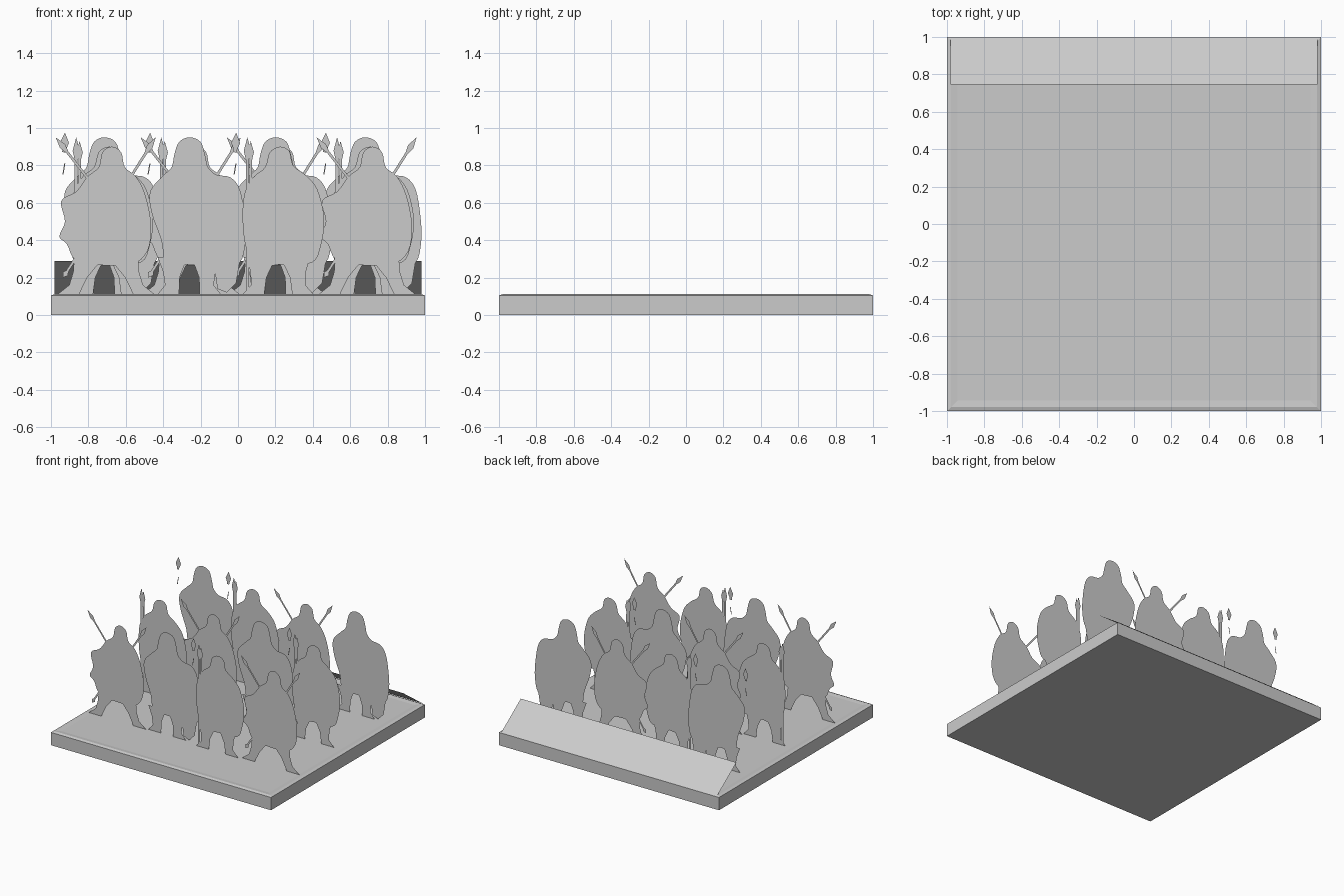
import bpy
import bmesh
from mathutils import Vector

cube = bpy.data.objects.get("Cube")
if cube:
    bpy.data.objects.remove(cube, do_unlink=True)

grey = bpy.data.materials.new("plain grey")
grey.use_nodes = True
grey.diffuse_color = (0.6, 0.6, 0.6, 1)
grey.node_tree.nodes["Principled BSDF"].inputs["Base Color"].default_value = (0.6, 0.6, 0.6, 1)


def finish(bm, name):
    mesh = bpy.data.meshes.new(name)
    bm.to_mesh(mesh)
    bm.free()
    mesh.materials.append(grey)
    return mesh


def place(mesh, name, location=(0, 0, 0)):
    obj = bpy.data.objects.new(name, mesh)
    obj.location = location
    bpy.context.collection.objects.link(obj)
    return obj


def smooth(points, steps=4):
    """Closed rounded outline running through the given points."""
    pts = [Vector(p) for p in points]
    n = len(pts)
    out = []
    for i in range(n):
        a, b, c, d = (pts[(i + k) % n] for k in (-1, 0, 1, 2))
        for s in range(steps):
            t = s / steps
            out.append(b + (c - a) * t / 2
                       + (a * 2 - b * 5 + c * 4 - d) * t ** 2 / 2
                       + (b * 3 - a - c * 3 + d) * t ** 3 / 2)
    return out


def sheet(bm, outline):
    """Flat upright face in the y = 0 plane, facing the front."""
    face = bm.faces.new([bm.verts.new((p[0], 0, p[1])) for p in outline])
    face.normal_update()
    if face.normal.y > 0:
        face.normal_flip()


def spear(bm, start, end, width=0.007, head=0.1):
    """Thin shaft ending in a leaf-shaped head."""
    a, b = Vector(start), Vector(end)
    along = (b - a).normalized()
    side = Vector((-along.y, along.x))
    neck, belly = b - along * head, b - along * head * 0.6
    w = side * width
    sheet(bm, [a + w, a - w, neck - w, belly - w * 2.4, b, belly + w * 2.4, neck + w])


# Body outlines, clockwise from the crown of the hood
BODIES = {
    "shield_bearer": [
        (0, .95), (.06, .925), (.085, .85), (.1, .79), (.145, .75), (.22, .735),
        (.27, .67), (.295, .53), (.3, .4), (.27, .28), (.17, .25), (0, .27),
        (-.12, .26), (-.15, .4), (-.2, .54), (-.21, .66), (-.14, .745),
        (-.095, .79), (-.08, .86), (-.055, .925)],
    "guard": [
        (0, .9), (.05, .875), (.07, .8), (.14, .745), (.2, .67), (.235, .52),
        (.22, .38), (.17, .28), (0, .27), (-.13, .26), (-.18, .35), (-.2, .5),
        (-.19, .65), (-.14, .74), (-.08, .79), (-.055, .87)],
    "spearman": [
        (0, .9), (.05, .87), (.07, .79), (.13, .74), (.18, .64), (.21, .48),
        (.19, .34), (.1, .27), (-.1, .27), (-.2, .3), (-.24, .38), (-.28, .42),
        (-.25, .5), (-.27, .61), (-.19, .66), (-.13, .74), (-.07, .79), (-.05, .87)],
}
LEG = [(0, .31), (.03, .26), (.052, .2), (.055, .11), (.17, .11),
       (.13, .16), (.14, .23), (.17, .31)]
# Middle of the stance, and how far the feet spread
STANCE = {"shield_bearer": (0, 0), "guard": (-.01, .02), "spearman": (-.03, .09)}


def figure(kind):
    bm = bmesh.new()
    sheet(bm, smooth(BODIES[kind]))
    middle, spread = STANCE[kind]
    for s in (-1, 1):
        sheet(bm, [(middle + s * (x + spread * (.31 - z) * 5), z) for x, z in LEG])
    if kind == "spearman":
        # Crossed spears over both shoulders, and a trailing butt
        spear(bm, (-.12, .72), (-.3, .95))
        spear(bm, (.09, .72), (.235, .95))
        spear(bm, (-.17, .34), (-.26, .2), head=0.04)
    elif kind == "guard":
        # Pair of upright spears
        spear(bm, (-.175, .11), (-.175, .95), width=0.008, head=0.12)
        spear(bm, (-.155, .6), (-.157, .93))
    else:
        # Trailing hem under the shield
        sheet(bm, [(.13, .28), (.27, .29), (.25, .17), (.2, .12), (.15, .14)])
    return finish(bm, kind)


# Base slab with a low rounded lip around the top
bm = bmesh.new()
bmesh.ops.create_cube(bm, size=2)
for v in bm.verts:
    v.co.z = 0.105 if v.co.z > 0 else 0
top = max(bm.faces, key=lambda f: f.calc_center_median().z)
for width, rise in ((.03, .007), (.05, -.004)):
    bmesh.ops.inset_region(bm, faces=[top], thickness=width)
    for v in top.verts:
        v.co.z += rise
place(finish(bm, "base_slab"), "base_slab")

# Sloping plate along the back edge
bm = bmesh.new()
bm.faces.new([bm.verts.new(c) for c in
              ((-.98, .745, .29), (.98, .745, .29), (.98, 1, .108), (-.98, 1, .108))])
place(finish(bm, "back_ramp"), "back_ramp")

# Loose spear head with a broken shaft
bm = bmesh.new()
spear(bm, (-.215, .87), (-.21, .975), width=0.01, head=0.09)
sheet(bm, [(-.224, .75), (-.218, .75), (-.208, .81), (-.214, .81)])
loose_spear = finish(bm, "loose_spear")

# Ranks of flat figures, the three kinds shifting from file to file
meshes = {kind: figure(kind) for kind in BODIES}
SHIFTS = {"shield_bearer": (0, .012), "guard": (.025, -.018), "spearman": (.04, 0)}
ROWS = (-.56, 0, .55)
# Centre of each file, its kinds from front to back, and its loose spear's row
FILES = [
    (-.715, ("spearman", "guard", "shield_bearer"), 2),
    (-.26, ("shield_bearer", "spearman", "guard"), 2),
    (.2, ("guard", "shield_bearer", "spearman"), 0),
    (.68, ("spearman", "guard", "shield_bearer"), 1),
]
for number, (x, kinds, loose_row) in enumerate(FILES, 1):
    for row, (y, kind) in enumerate(zip(ROWS, kinds), 1):
        dx, dy = SHIFTS[kind]
        place(meshes[kind], f"{kind}_file_{number}_row_{row}", (x + dx, y + dy, 0))
    place(loose_spear, f"loose_spear_file_{number}", (x, ROWS[loose_row], 0))
